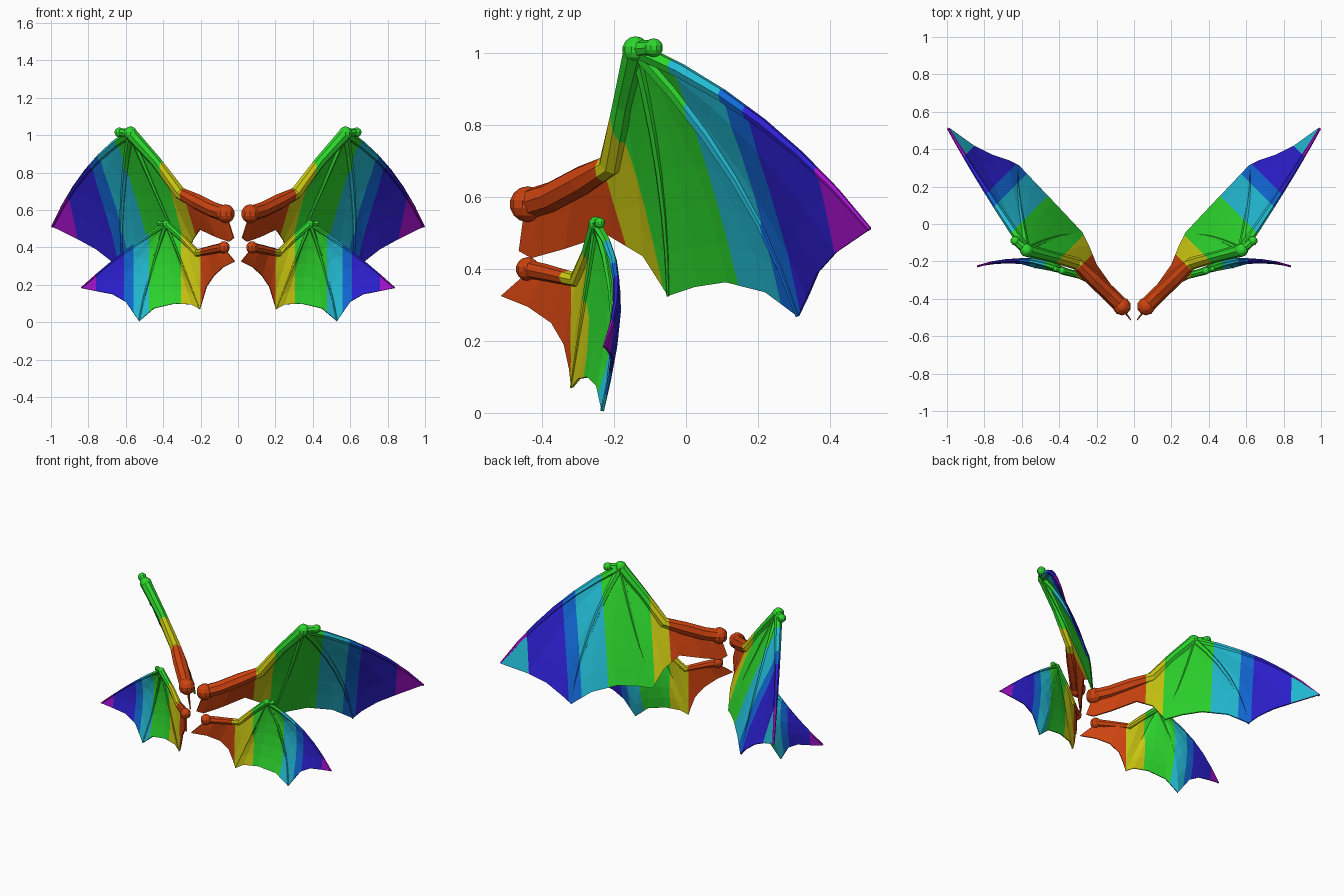
import bpy, bmesh, math
from mathutils import Vector as V

if "Cube" in bpy.data.objects:
    bpy.data.objects.remove(bpy.data.objects["Cube"])

# flat rainbow colours, ordered from body to wing tip
COLOURS = [("orange", (.60, .055, .005)), ("yellow", (.60, .58, .006)),
           ("green", (.026, .68, .026)), ("cyan", (.017, .50, .66)),
           ("sky blue", (.006, .14, .68)), ("deep blue", (.026, .014, .64)),
           ("purple", (.38, .006, .62))]
MATS = []
for n, c in COLOURS:
    m = bpy.data.materials.new(n)
    m.diffuse_color = (*c, 1)
    m.use_nodes = True
    m.node_tree.nodes["Principled BSDF"].inputs["Base Color"].default_value = m.diffuse_color
    MATS.append(m)


def finish(name, bm, axis, limits, tip_back=False):
    """Cut the mesh at each band limit, colour by band, mirror to the other side."""
    axis = V(axis)
    bmesh.ops.recalc_face_normals(bm, faces=bm.faces[:])
    for d in limits:
        bmesh.ops.bisect_plane(bm, geom=bm.verts[:] + bm.edges[:] + bm.faces[:], dist=1e-5,
                               plane_co=axis * (d / axis.length_squared), plane_no=axis)
    bm.normal_update()
    for f in bm.faces:
        t = f.calc_center_median().dot(axis)
        f.material_index = sum(t > d for d in limits)
        # small cyan patch on the rear of the tip
        if tip_back and f.material_index == 6 and f.normal.dot(V((-.7, .7, 0))) > .4:
            f.material_index = 3
    me = bpy.data.meshes.new(name)
    bm.to_mesh(me)
    bm.free()
    for m in MATS:
        me.materials.append(m)
    ob = bpy.data.objects.new(name, me)
    bpy.context.collection.objects.link(ob)
    mod = ob.modifiers.new("mirror", 'MIRROR')
    mod.use_mirror_merge = False


def rib_points(a, b, bow, n=6):
    a, b, bow = V(a), V(b), V(bow)
    return [a.lerp(b, i / n) + bow * (4 * (i / n) * (1 - i / n)) for i in range(n + 1)]


def tube(bm, pts, radii, sides=8):
    pts = [V(p) for p in pts]
    rings = []
    for i, p in enumerate(pts):
        d = pts[min(i + 1, len(pts) - 1)] - pts[max(i - 1, 0)]
        q = d.to_track_quat('Z', 'Y')
        rings.append([bm.verts.new(p + q @ V((math.cos(k * math.tau / sides),
                      math.sin(k * math.tau / sides), 0)) * radii[i]) for k in range(sides)])
    for r, s in zip(rings, rings[1:]):
        for k in range(sides):
            j = (k + 1) % sides
            bm.faces.new((r[k], r[j], s[j], s[k]))
    bm.faces.new(rings[0][::-1])
    bm.faces.new(rings[-1])


def ball(bm, p, r):
    ret = bmesh.ops.create_uvsphere(bm, u_segments=10, v_segments=7, radius=r)
    bmesh.ops.translate(bm, verts=ret['verts'], vec=V(p))


def wing(name, ribs, fingers, arm, arm_r, knob_r, thumb, thumb_r, finger_r, axis, limits, tip_back):
    # membrane stretched over the ribs
    bm = bmesh.new()
    rows = [[bm.verts.new(p) for p in rib_points(*r)] for r in ribs]
    for r, s in zip(rows, rows[1:]):
        for k in range(len(r) - 1):
            bm.faces.new((r[k], r[k + 1], s[k + 1], s[k]))
    bmesh.ops.remove_doubles(bm, verts=bm.verts[:], dist=1e-5)
    bmesh.ops.recalc_face_normals(bm, faces=bm.faces[:])
    bmesh.ops.solidify(bm, geom=bm.faces[:], thickness=.007)
    finish(name + "_membrane", bm, axis, limits, tip_back)
    # finger bones
    bm = bmesh.new()
    for i, scale in fingers:
        pts = rib_points(*ribs[i])
        n = len(pts) - 1
        tube(bm, pts, [scale * finger_r * (1 - .72 * k / n) for k in range(n + 1)], 6)
    finish(name + "_fingers", bm, axis, limits)
    # arm with shoulder knob
    bm = bmesh.new()
    tube(bm, arm, arm_r)
    ball(bm, arm[0], knob_r)
    ball(bm, arm[-1], arm_r[-1] * 1.05)
    finish(name + "_arm", bm, axis, limits)
    # thumb
    bm = bmesh.new()
    tube(bm, [arm[-1], thumb], [thumb_r, thumb_r * .8])
    ball(bm, thumb, thumb_r)
    finish(name + "_thumb", bm, axis, limits)


# large upper wings
w, z0 = (.575, -.14, 1.01), (0, 0, 0)
upper = [((.06, -.45, .56), (.025, -.465, .45), z0),
         ((.10, -.41, .59), (.05, -.43, .43), z0),
         ((.20, -.31, .64), (.12, -.34, .455), z0),
         ((.31, -.21, .69), (.205, -.22, .495), z0),
         ((.44, -.175, .86), (.245, -.12, .435), (0, .01, 0)),
         (w, (.28, -.05, .325), (0, .02, 0)),
         (w, (.35, .025, .35), (.01, .03, 0)),
         (w, (.43, .11, .363), (.02, .04, 0)),
         (w, (.535, .22, .335), (.02, .045, 0)),
         (w, (.62, .31, .268), (.02, .05, .01)),
         (w, (.67, .335, .32), (.02, .045, .015)),
         (w, (.76, .365, .39), (.02, .04, .02)),
         (w, (.86, .415, .445), (.02, .03, .03)),
         (w, (.993, .51, .51), (.025, .025, .045))]
wing("upper_wing", upper, [(5, .7), (9, .9), (13, 1)],
     [(.065, -.44, .58), (.13, -.375, .60), (.22, -.29, .645), (.31, -.21, .69), (.44, -.175, .86), w],
     [.042, .042, .042, .034, .030, .035], .05, (.635, -.09, 1.015), .026, .024,
     (1, 1, 0), [.06, .21, .61, .84, .95, 1.27], True)

# small lower wings
w = (.385, -.25, .525)
lower = [((.08, -.43, .40), (.02, -.515, .325), z0),
         ((.12, -.40, .39), (.08, -.44, .295), z0),
         ((.17, -.34, .375), (.13, -.375, .25), z0),
         ((.22, -.305, .37), (.17, -.34, .19), z0),
         ((.29, -.275, .44), (.19, -.325, .12), z0),
         (w, (.205, -.32, .07), z0),
         (w, (.25, -.30, .095), (0, .01, 0)),
         (w, (.34, -.275, .1), (0, .02, 0)),
         (w, (.45, -.25, .075), (0, .03, 0)),
         (w, (.53, -.235, .006), (.01, .04, 0)),
         (w, (.60, -.215, .11), (0, .04, .005)),
         (w, (.67, -.21, .15), (0, .04, .01)),
         (w, (.75, -.215, .165), (0, .04, .01)),
         (w, (.838, -.228, .183), (0, .045, .015))]
wing("lower_wing", lower, [(5, .7), (9, .9), (13, 1)],
     [(.075, -.44, .40), (.13, -.39, .39), (.22, -.305, .37), (.29, -.275, .44), w],
     [.026, .024, .021, .018, .020], .033, (.42, -.24, .528), .015, .014,
     (1, 0, 0), [.2, .305, .475, .56, .61, .76], False)
